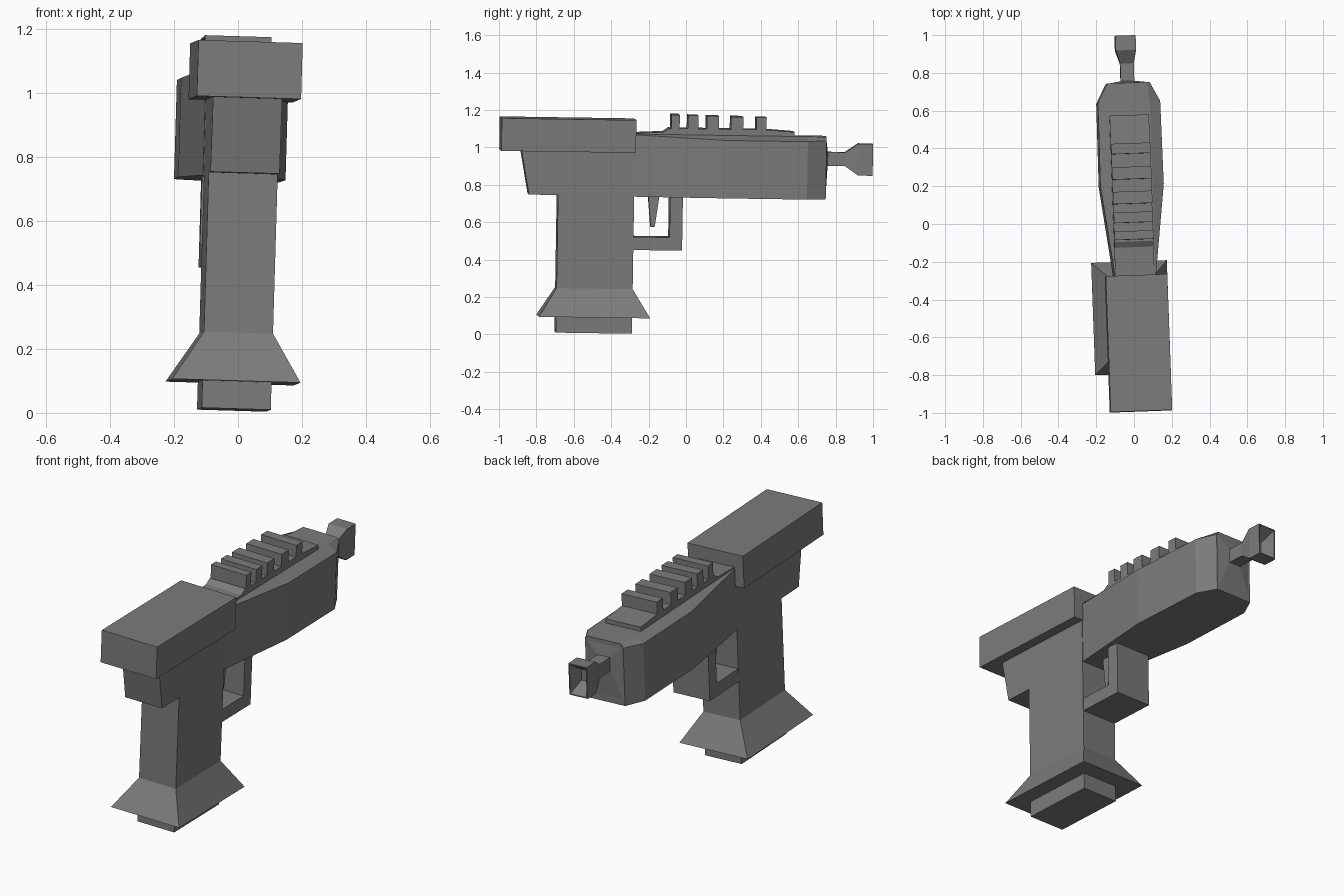
import bpy, bmesh
from mathutils import Matrix, Vector, Euler

if "Cube" in bpy.data.objects:
    bpy.data.objects.remove(bpy.data.objects["Cube"])

# One dark grey finish for every part
grey = bpy.data.materials.new("dark_grey")
grey.diffuse_color = (0.2, 0.2, 0.2, 1)
grey.use_nodes = True
grey.node_tree.nodes["Principled BSDF"].inputs["Base Color"].default_value = grey.diffuse_color

# The whole model leans slightly about its middle
PIVOT = Vector((0, 0, 0.6))
LEAN = (Matrix.Translation(PIVOT)
        @ Euler((-0.015, 0.03, 0.036)).to_matrix().to_4x4()
        @ Matrix.Translation(-PIVOT))
CX = -0.013  # centre line


def finish(name, bm):
    bmesh.ops.recalc_face_normals(bm, faces=bm.faces[:])
    bm.transform(LEAN)
    mesh = bpy.data.meshes.new(name)
    bm.to_mesh(mesh)
    bm.free()
    mesh.materials.append(grey)
    ob = bpy.data.objects.new(name, mesh)
    bpy.context.collection.objects.link(ob)
    return ob


def loft(name, rings):
    """Skin a list of equal-length point rings and cap both ends."""
    bm = bmesh.new()
    rows = [[bm.verts.new(p) for p in ring] for ring in rings]
    n = len(rows[0])
    for a, b in zip(rows, rows[1:]):
        for i in range(n):
            j = (i + 1) % n
            bm.faces.new((a[i], a[j], b[j], b[i]))
    bm.faces.new(rows[0][::-1])
    bm.faces.new(rows[-1])
    return finish(name, bm)


def prism(name, profile, half, cx=CX):
    """Extrude a side profile of (y, z) points across the width."""
    return loft(name, [[(cx + s * half, y, z) for y, z in profile] for s in (-1, 1)])


def box(name, y0, y1, z0, z1, half, cx=CX):
    return prism(name, [(y0, z0), (y1, z0), (y1, z1), (y0, z1)], half, cx)


def rect_xy(x0, x1, y0, y1, z):
    return [(x0, y0, z), (x1, y0, z), (x1, y1, z), (x0, y1, z)]


def rect_xz(cx, half_x, cz, half_z, y):
    return [(cx - half_x, y, cz - half_z), (cx + half_x, y, cz - half_z),
            (cx + half_x, y, cz + half_z), (cx - half_x, y, cz + half_z)]


# Grip and rear frame in one profile
prism("grip_frame", [(-0.89, 0.98), (-0.846, 0.738), (-0.69, 0.738), (-0.69, 0.23),
                     (-0.283, 0.23), (-0.283, 1.06), (-0.6, 1.06), (-0.6, 0.98)], 0.108)

# Flared foot of the grip and the plug below it
loft("grip_flare", [rect_xy(-0.219, 0.182, -0.785, -0.19, 0.088),
                    rect_xy(CX - 0.108, CX + 0.108, -0.69, -0.283, 0.24)])
box("grip_plug", -0.69, -0.283, 0.002, 0.1, 0.108)

# Rear slide block, in two lengths
box("slide_rear", -0.999, -0.67, 0.971, 1.146, 0.163)
box("slide_front", -0.67, -0.279, 0.971, 1.146, 0.163)

# Main body: swells in the middle, chamfered along the top
sections = [  # y, half width, shoulder height, half width of the top
    (-0.283, 0.108, 1.066, 0.106), (0.2, 0.168, 1.045, 0.108),
    (0.64, 0.165, 1.045, 0.108), (0.742, 0.112, 1.05, 0.1)]
loft("body", [[(x - 0.016, y, z) for x, z in
               ((-w, 0.735), (w, 0.735), (w, s), (t, 1.07), (-t, 1.07), (-w, s))]
              for y, w, s, t in sections])

# Shallow pointed nose cap
loft("nose_cap", [rect_xz(-0.016, 0.112, 0.9, 0.16, 0.74),
                  rect_xz(-0.017, 0.036, 0.95, 0.037, 0.752)])

# Barrel neck opening into a hollow square muzzle
loft("barrel", [rect_xz(-0.018, 0.036, 0.95, 0.037, 0.74),
                rect_xz(-0.018, 0.036, 0.95, 0.037, 0.845),
                rect_xz(-0.022, 0.054, 0.949, 0.085, 0.915),
                rect_xz(-0.022, 0.054, 0.949, 0.085, 0.993),
                rect_xz(-0.022, 0.048, 0.949, 0.079, 0.993),
                rect_xz(-0.020, 0.026, 0.949, 0.03, 0.92)])

# Top rail with five teeth
prism("rail", [(-0.283, 1.06), (0.57, 1.06), (0.57, 1.093), (0.42, 1.103),
               (-0.1, 1.103), (-0.13, 1.083), (-0.283, 1.075)], 0.104, -0.019)
for i, (y0, y1) in enumerate([(-0.09, -0.045), (0, 0.055), (0.1, 0.165),
                              (0.23, 0.295), (0.365, 0.42)]):
    box(f"rail_tooth_{i + 1}", y0, y1, 1.09, 1.176 - 0.002 * i, 0.104, -0.019)

# Trigger guard as an L, and the tapered trigger
prism("trigger_guard", [(-0.285, 0.45), (-0.022, 0.45), (-0.022, 0.74),
                        (-0.09, 0.74), (-0.09, 0.52), (-0.285, 0.52)], 0.107)
prism("trigger", [(-0.205, 0.74), (-0.19, 0.573), (-0.168, 0.573), (-0.145, 0.74)], 0.04)
